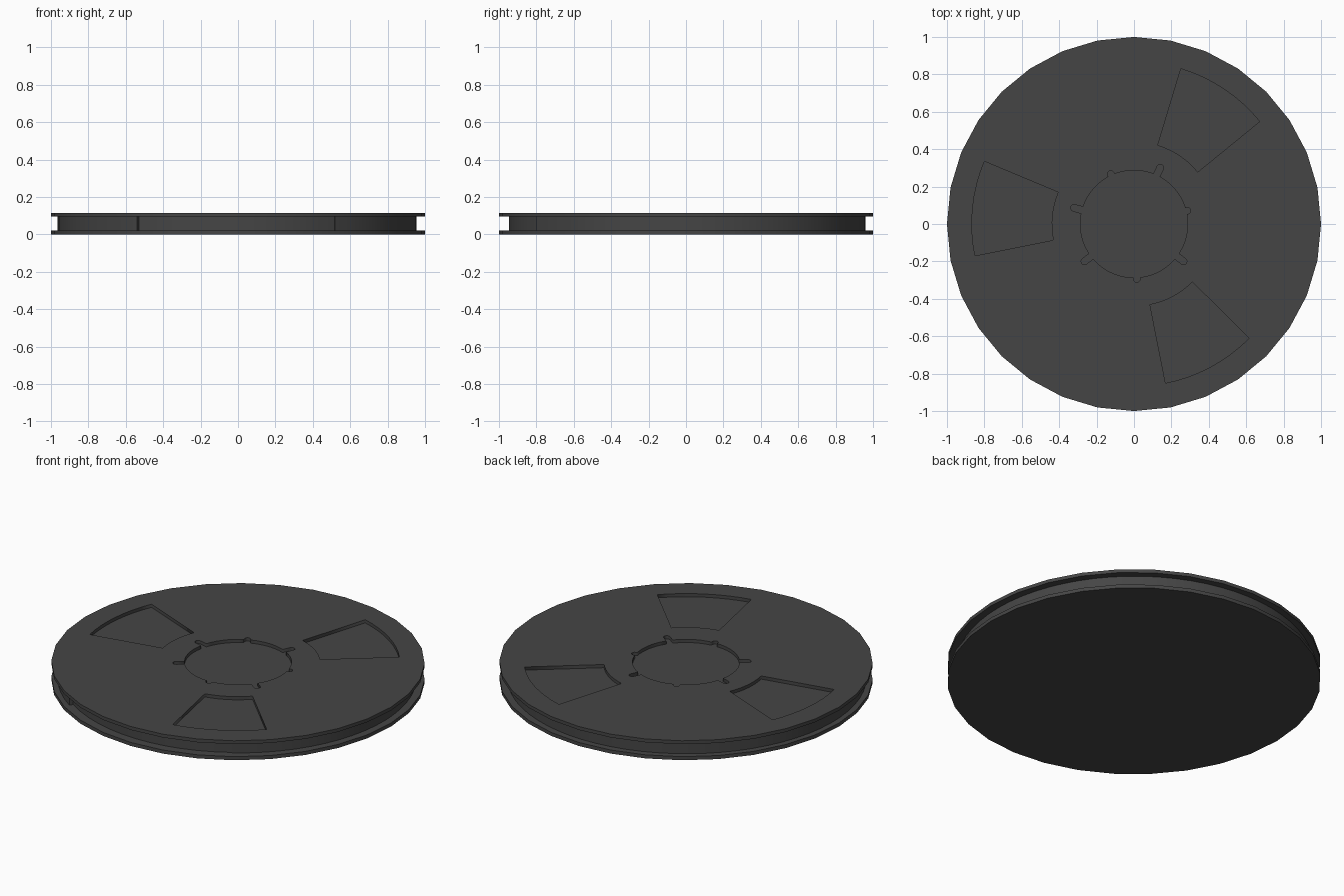
import bpy, bmesh
from math import cos, sin, radians, asin, pi

if "Cube" in bpy.data.objects:
    bpy.data.objects.remove(bpy.data.objects["Cube"])

dark = bpy.data.materials.new("dark_plastic")
dark.diffuse_color = (0.06, 0.06, 0.06, 1)
dark.use_nodes = True
dark.node_tree.nodes["Principled BSDF"].inputs["Base Color"].default_value = dark.diffuse_color


def polar(r, deg):
    return (r * cos(radians(deg)), r * sin(radians(deg)))


def plate(name, outlines, z0, z1):
    """Flat plate from an outer outline plus optional hole outlines."""
    cu = bpy.data.curves.new(name, 'CURVE')
    cu.dimensions = '2D'
    cu.fill_mode = 'BOTH'
    cu.extrude = (z1 - z0) / 2
    for pts in outlines:
        sp = cu.splines.new('POLY')
        sp.points.add(len(pts) - 1)
        for p, (x, y) in zip(sp.points, pts):
            p.co = (x, y, 0, 1)
        sp.use_cyclic_u = True
    ob = bpy.data.objects.new(name, cu)
    bpy.context.collection.objects.link(ob)
    bpy.ops.object.select_all(action='DESELECT')
    bpy.context.view_layer.objects.active = ob
    ob.select_set(True)
    bpy.ops.object.convert(target='MESH')
    ob = bpy.context.object
    ob.name = name
    for v in ob.data.vertices:
        v.co.z += (z0 + z1) / 2
    bm = bmesh.new()
    bm.from_mesh(ob.data)
    bmesh.ops.remove_doubles(bm, verts=bm.verts, dist=1e-5)
    bmesh.ops.recalc_face_normals(bm, faces=bm.faces)
    bm.to_mesh(ob.data)
    bm.free()
    ob.data.materials.clear()
    ob.data.materials.append(dark)
    return ob


def window(mid, half=17, r_in=0.44, r_out=0.867, n=8):
    steps = [mid - half + 2 * half * i / n for i in range(n + 1)]
    return [polar(r_out, a) for a in steps] + [polar(r_in, a) for a in reversed(steps)]


def hub_hole(r=0.287, w=0.018):
    """Round hole with rounded key slots, alternating lengths."""
    slots = [(14, .312), (65, .35), (115, .312), (165, .35), (217, .35), (273, .312), (323, .35)]
    half = asin(w / r) * 180 / pi
    pts = []
    for i, (a, tip) in enumerate(slots):
        ca, sa = cos(radians(a)), sin(radians(a))
        pts.append(polar(r, a - half))
        for k in range(7):
            t = -pi / 2 + pi * k / 6
            u, v = tip - w + w * cos(t), w * sin(t)
            pts.append((u * ca - v * sa, u * sa + v * ca))
        pts.append(polar(r, a + half))
        nxt = slots[(i + 1) % 7][0] + (360 if i == 6 else 0)
        s, e = a + half, nxt - half
        pts += [polar(r, s + (e - s) * k / 7) for k in range(1, 7)]
    return pts


rim = [polar(1, 360 * i / 32) for i in range(32)]

# Solid lower flange
plate("lower_flange", [rim], 0, 0.021)

# Upper flange with three windows and a keyed hub opening
plate("upper_flange", [rim, hub_hole()] + [window(a) for a in (56.2, 174.3, 298.2)], 0.095, 0.115)

# Wound tape, with the small step where its end lies
wound = [polar(0.952 + 0.016 * i / 56, -57 + 293 * i / 56) for i in range(57)]
tail = [polar(0.946, 236 + 67 * i / 12) for i in range(13)]
plate("wound_tape", [wound + tail], 0.021, 0.096)
bpy.ops.object.shade_smooth_by_angle(angle=radians(30))
